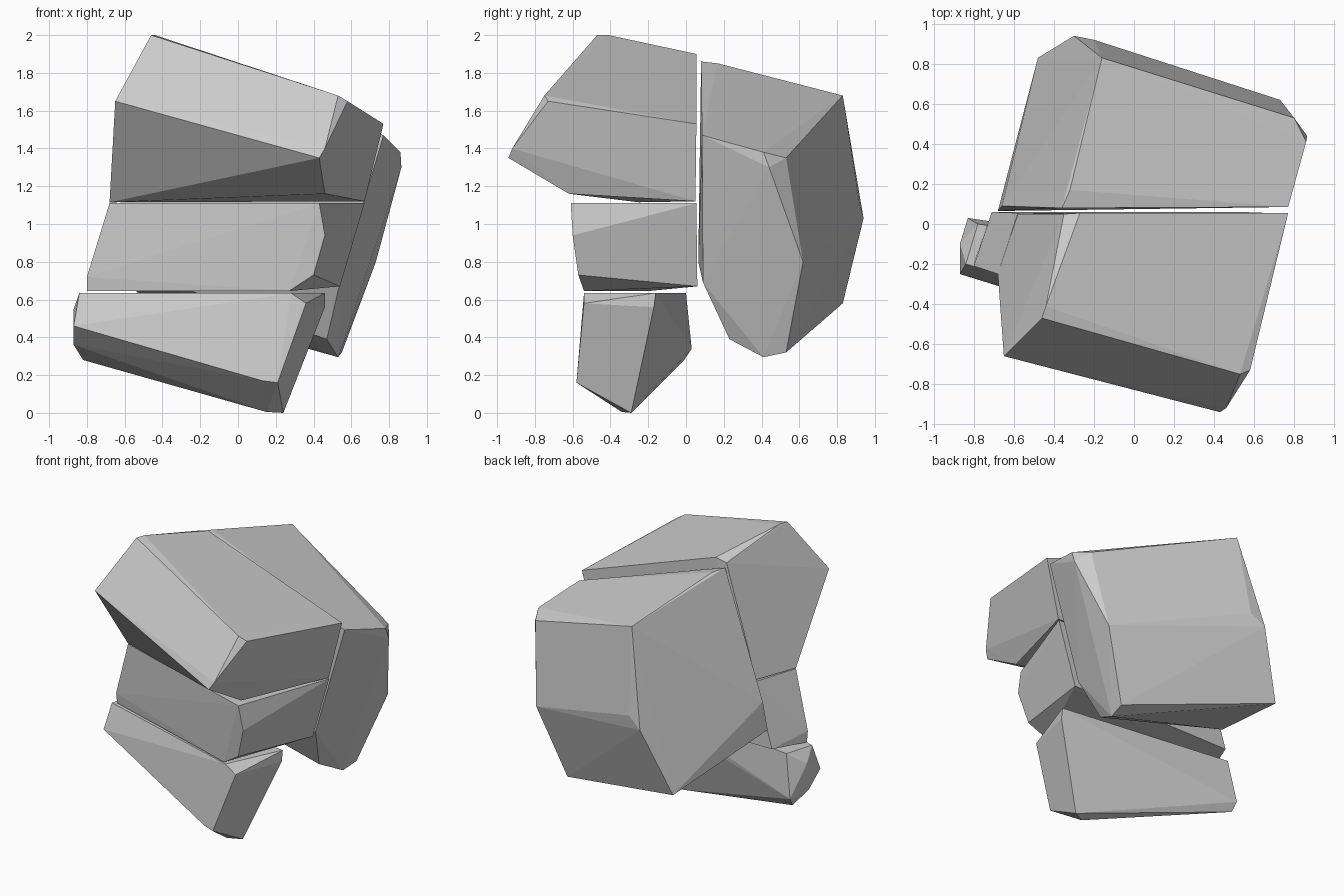
import bpy, bmesh


def rock_chunk(name, corners):
    """Convex flat-faced rock fragment spanned by its corner points."""
    bm = bmesh.new()
    for c in corners:
        bm.verts.new(c)
    hull = bmesh.ops.convex_hull(bm, input=bm.verts[:])
    loose = [v for v in bm.verts if not v.link_faces]
    bmesh.ops.delete(bm, geom=loose, context='VERTS')
    bmesh.ops.dissolve_limit(bm, angle_limit=0.03, verts=bm.verts[:], edges=bm.edges[:])
    bmesh.ops.recalc_face_normals(bm, faces=bm.faces[:])
    mesh = bpy.data.meshes.new(name)
    bm.to_mesh(mesh)
    bm.free()
    obj = bpy.data.objects.new(name, mesh)
    bpy.context.collection.objects.link(obj)
    return obj


# Large slab at the back
rock_chunk("back_chunk", [
    (-0.36, 0.08, 1.86), (-0.32, 0.17, 1.85), (-0.16, 0.83, 1.68),
    (-0.20, 0.92, 1.10), (-0.30, 0.94, 1.03), (-0.48, 0.83, 0.58),
    (-0.68, 0.065, 0.80), (-0.66, 0.09, 1.00),
    (0.77, 0.085, 1.47), (0.86, 0.41, 1.38), (0.865, 0.44, 1.30),
    (0.80, 0.53, 1.35), (0.73, 0.62, 0.80), (0.55, 0.53, 0.32),
    (0.53, 0.41, 0.295), (0.47, 0.23, 0.39), (0.54, 0.09, 0.69),
])

# Overhanging top front block
rock_chunk("top_chunk", [
    (-0.46, -0.47, 2.00), (-0.44, -0.41, 2.00),
    (-0.27, 0.055, 1.90), (-0.35, 0.05, 1.88),
    (0.53, -0.75, 1.68), (0.58, -0.73, 1.65), (0.77, 0.055, 1.53),
    (-0.65, -0.66, 1.65), (0.43, -0.94, 1.35), (0.46, -0.92, 1.40),
    (-0.68, -0.25, 1.115), (-0.58, 0.05, 1.12),
    (0.67, 0.05, 1.12), (0.46, -0.62, 1.16),
])

# Middle front wedge
rock_chunk("middle_chunk", [
    (-0.68, -0.25, 1.11), (-0.58, 0.055, 1.11), (0.67, 0.055, 1.11),
    (0.43, -0.61, 1.11), (0.46, -0.60, 0.94), (0.40, -0.57, 0.73),
    (0.27, -0.54, 0.645), (0.54, 0.06, 0.67),
    (-0.80, -0.20, 0.645), (-0.80, -0.21, 0.72), (-0.71, 0.06, 0.67),
])

# Tapered foot at the bottom front
rock_chunk("bottom_chunk", [
    (-0.84, -0.20, 0.635), (-0.78, 0.0, 0.635), (-0.87, -0.10, 0.55),
    (0.28, -0.54, 0.635), (0.36, -0.54, 0.58),
    (0.46, -0.16, 0.635), (0.46, -0.17, 0.56),
    (0.21, -0.58, 0.16), (0.13, -0.56, 0.17),
    (-0.87, -0.25, 0.46), (-0.87, -0.12, 0.36),
    (-0.83, 0.03, 0.34), (-0.82, -0.01, 0.28),
    (0.24, -0.29, 0.0), (0.15, -0.34, 0.005),
])
